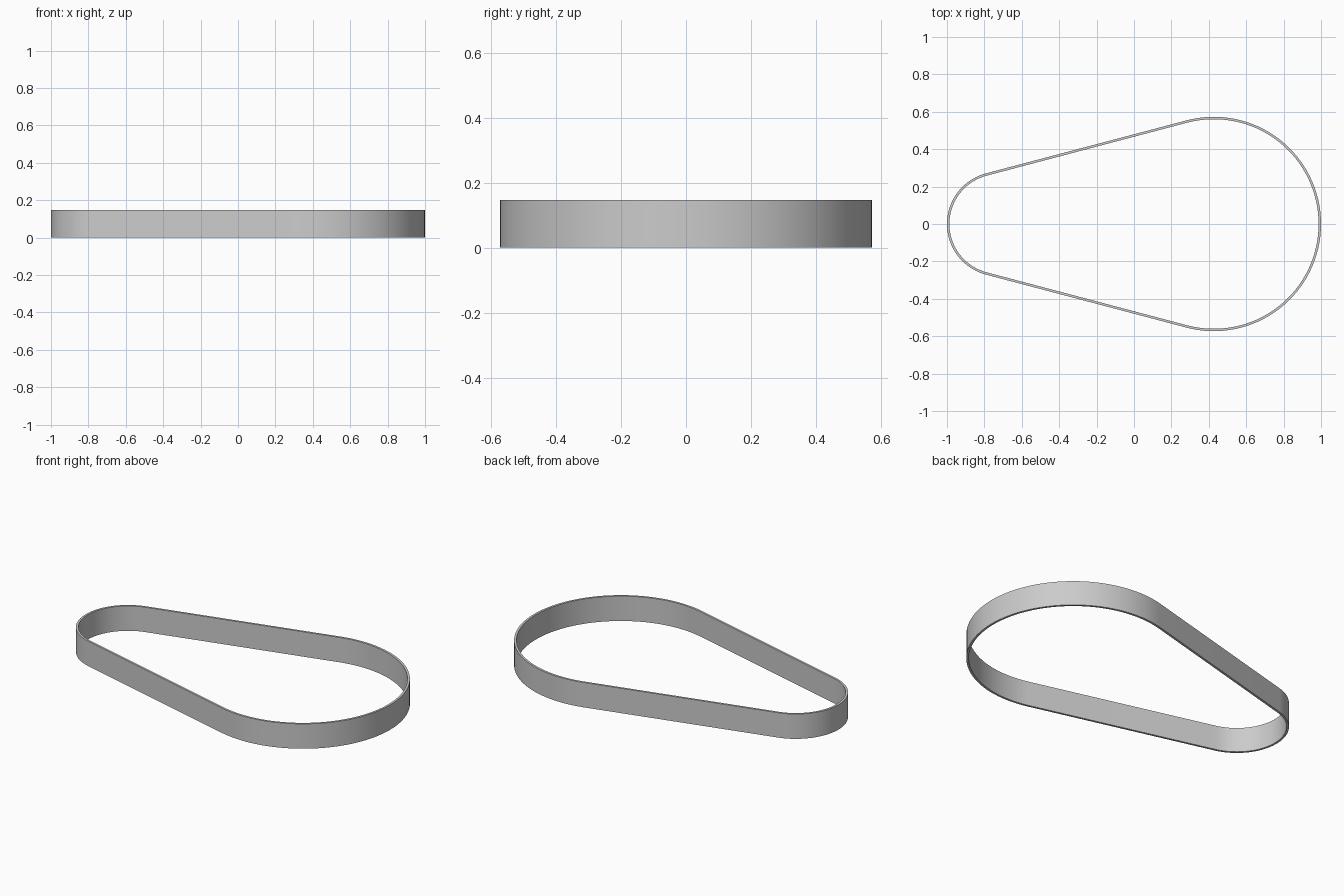
import bpy, bmesh
from math import asin, cos, sin, pi, radians

cube = bpy.data.objects.get("Cube")
if cube:
    bpy.data.objects.remove(cube, do_unlink=True)

BIG_X, BIG_R = 0.427, 0.573
SMALL_X, SMALL_R = -0.72, 0.28
HEIGHT, THICK = 0.147, 0.013
STEPS = 64

# Grey belt material
grey = bpy.data.materials.new("belt grey")
grey.use_nodes = True
grey.diffuse_color = (0.6, 0.6, 0.6, 1)
grey.node_tree.nodes["Principled BSDF"].inputs["Base Color"].default_value = (0.6, 0.6, 0.6, 1)


def arc(cx, r, start, end):
    """Points on a circle centred on the x axis."""
    angles = [start + (end - start) * i / STEPS for i in range(STEPS + 1)]
    return [(cx + r * cos(a), r * sin(a)) for a in angles]


def belt_outline(inset):
    """Two arcs joined by their common tangents."""
    tangent = pi / 2 + asin((BIG_R - SMALL_R) / (BIG_X - SMALL_X))
    return (arc(BIG_X, BIG_R - inset, -tangent, tangent)
            + arc(SMALL_X, SMALL_R - inset, tangent, 2 * pi - tangent))


# Belt: a rectangular section carried around the outline
bm = bmesh.new()
section = [(0, 0), (0, HEIGHT), (THICK, HEIGHT), (THICK, 0)]
rings = [[bm.verts.new((x, y, z)) for x, y in belt_outline(inset)]
         for inset, z in section]
count = len(rings[0])
for k in range(4):
    a, b = rings[k], rings[(k + 1) % 4]
    for i in range(count):
        j = (i + 1) % count
        bm.faces.new((a[i], a[j], b[j], b[i]))
bmesh.ops.recalc_face_normals(bm, faces=bm.faces)
mesh = bpy.data.meshes.new("belt")
bm.to_mesh(mesh)
bm.free()
mesh.materials.append(grey)
belt = bpy.data.objects.new("belt", mesh)
bpy.context.collection.objects.link(belt)

# Smooth sides with sharp rims
bpy.ops.object.select_all(action='DESELECT')
belt.select_set(True)
bpy.context.view_layer.objects.active = belt
bpy.ops.object.shade_smooth_by_angle(angle=radians(30))
